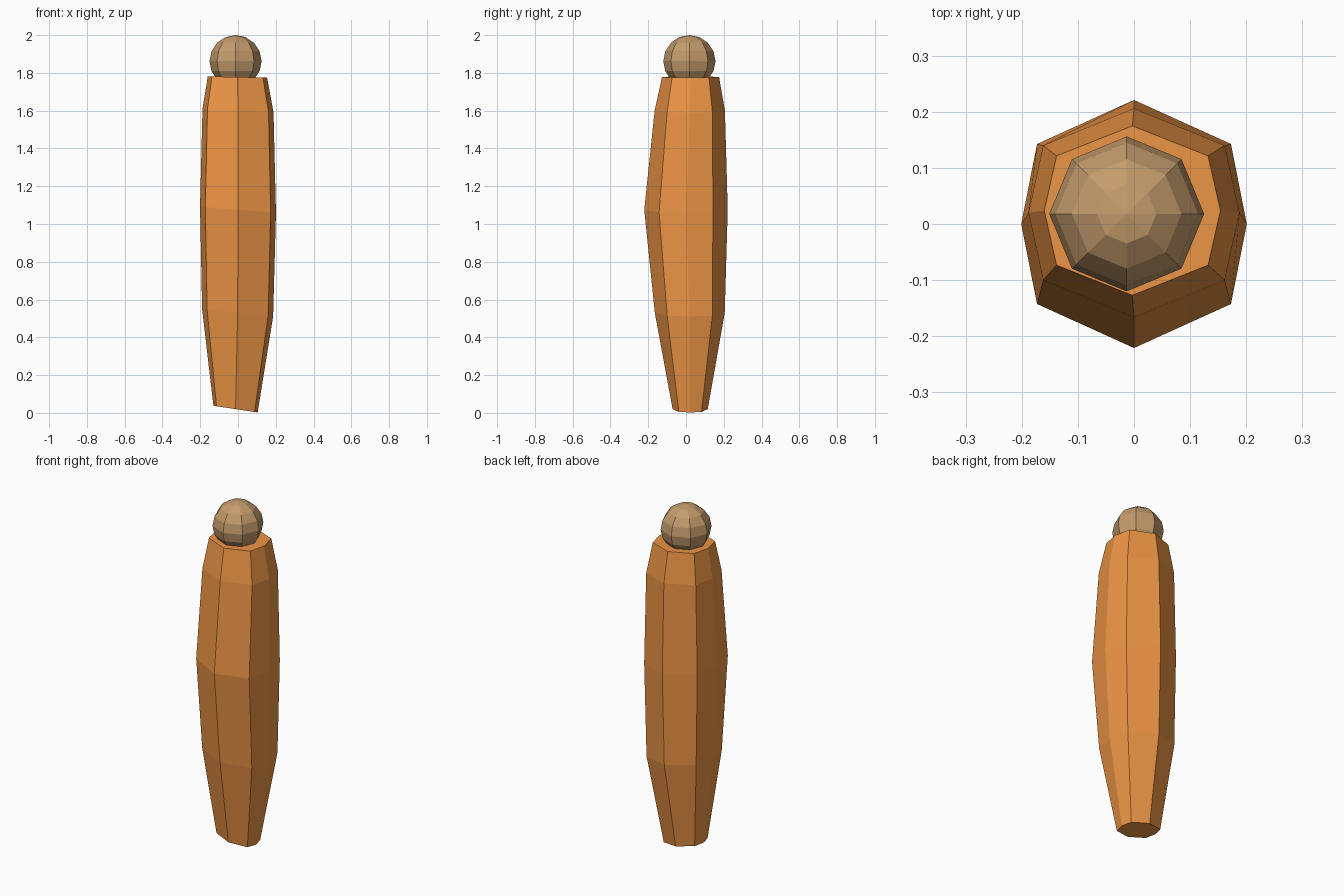
import bpy, bmesh
from math import pi, cos, sin

if "Cube" in bpy.data.objects:
    bpy.data.objects.remove(bpy.data.objects["Cube"])

def material(name, color):
    m = bpy.data.materials.new(name)
    m.diffuse_color = (*color, 1)
    m.use_nodes = True
    m.node_tree.nodes["Principled BSDF"].inputs["Base Color"].default_value = m.diffuse_color
    return m

def add_object(name, bm, mat):
    bmesh.ops.recalc_face_normals(bm, faces=bm.faces[:])
    me = bpy.data.meshes.new(name)
    bm.to_mesh(me)
    bm.free()
    me.materials.append(mat)
    ob = bpy.data.objects.new(name, me)
    bpy.context.collection.objects.link(ob)
    return ob

# Body: eight-sided rings (centre x, y, z, half width, half depth, tilt along x)
rings = [
    (-0.013, 0.022, 0.020, 0.117, 0.093, -0.15),
    (-0.002, 0.020, 0.530, 0.188, 0.185, -0.10),
    (0.000, 0.000, 1.075, 0.201, 0.221, -0.08),
    (0.000, 0.020, 1.600, 0.188, 0.186, -0.05),
    (-0.003, 0.024, 1.778, 0.157, 0.151, -0.02),
]
bm = bmesh.new()
loops = []
for cx, cy, z, rx, ry, tilt in rings:
    loop = []
    for i in range(8):
        a = i * pi / 4
        kx, ky = (0.86, 0.645) if i % 2 else (1, 1)
        if i % 2:  # corner points
            dx = rx * kx * (1 if cos(a) > 0 else -1)
            dy = ry * ky * (1 if sin(a) > 0 else -1)
        else:
            dx, dy = rx * cos(a), ry * sin(a)
        loop.append(bm.verts.new((cx + dx, cy + dy, z + tilt * dx)))
    loops.append(loop)
for lo, hi in zip(loops, loops[1:]):
    for i in range(8):
        j = (i + 1) % 8
        bm.faces.new((lo[i], lo[j], hi[j], hi[i]))
bm.faces.new(loops[0])
bm.faces.new(loops[-1])
add_object("body", bm, material("orange", (0.84, 0.30, 0.06)))

# Head: low-poly ball sunk slightly into the body top
bm = bmesh.new()
bmesh.ops.create_uvsphere(bm, u_segments=8, v_segments=8, radius=0.138)
bmesh.ops.translate(bm, verts=bm.verts[:], vec=(-0.013, 0.018, 1.862))
add_object("head", bm, material("tan", (0.55, 0.33, 0.15)))
